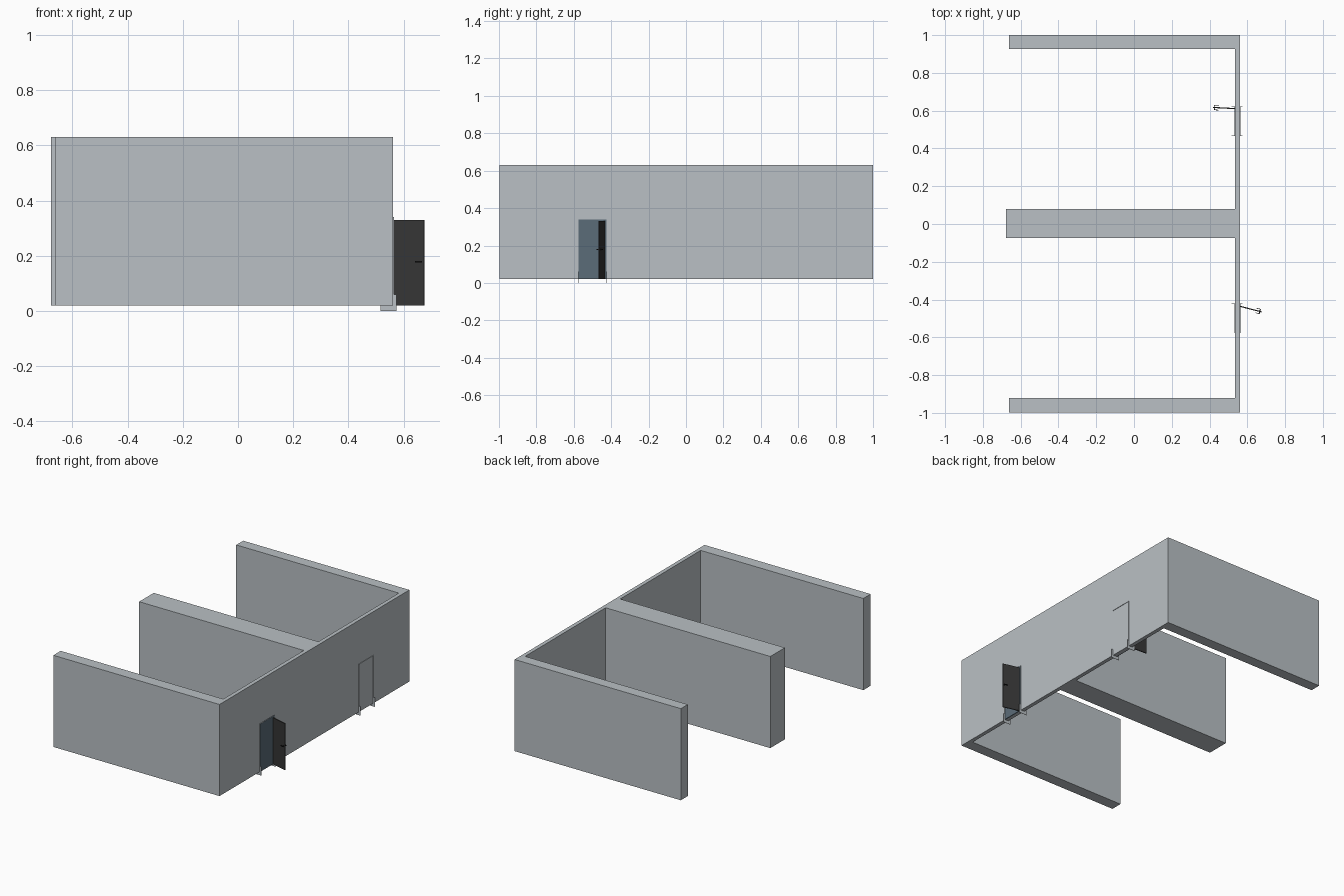
import bpy
import bmesh
import math
from mathutils import Vector

default = bpy.data.objects.get("Cube")
if default:
    bpy.data.objects.remove(default, do_unlink=True)


def material(name, r, g, b):
    m = bpy.data.materials.new(name)
    m.use_nodes = True
    m.diffuse_color = (r, g, b, 1)
    m.node_tree.nodes["Principled BSDF"].inputs["Base Color"].default_value = (r, g, b, 1)
    return m


WALL = material("light grey concrete", 0.49, 0.53, 0.555)
PANEL = material("slate blue", 0.105, 0.15, 0.19)
LEAF = material("charcoal", 0.036, 0.036, 0.036)
METAL = material("black metal", 0.01, 0.01, 0.01)


def finish(name, bm, mat):
    bmesh.ops.recalc_face_normals(bm, faces=bm.faces)
    mesh = bpy.data.meshes.new(name)
    bm.to_mesh(mesh)
    bm.free()
    mesh.materials.append(mat)
    obj = bpy.data.objects.new(name, mesh)
    bpy.context.collection.objects.link(obj)
    return obj


def box(name, low, high, mat):
    low, high = Vector(low), Vector(high)
    bm = bmesh.new()
    bmesh.ops.create_cube(bm, size=1)
    bmesh.ops.scale(bm, vec=high - low, verts=bm.verts)
    bmesh.ops.translate(bm, vec=(low + high) / 2, verts=bm.verts)
    return finish(name, bm, mat)


# Walls: one E-shaped plan, extruded upwards
BASE, TOP = 0.02, 0.63
OUT, INN, END, MID = 0.562, 0.536, -0.662, -0.677
plan = [(OUT, -0.997), (OUT, 1), (END, 1), (END, 0.927), (INN, 0.927), (INN, 0.08),
        (MID, 0.08), (MID, -0.073), (INN, -0.073), (INN, -0.92), (END, -0.92), (END, -0.997)]
bm = bmesh.new()
floor = bm.faces.new([bm.verts.new((x, y, BASE)) for x, y in plan])
raised = bmesh.ops.extrude_face_region(bm, geom=[floor], use_keep_orig=True)["geom"]
bmesh.ops.translate(bm, vec=(0, 0, TOP - BASE),
                    verts=[v for v in raised if isinstance(v, bmesh.types.BMVert)])
finish("walls", bm, WALL)


def door(label, y0, y1, side, hinge_y, swing):
    """Door set in the long wall; side is the x direction the leaf opens to."""
    xc, head, thin = 0.548, 0.34, 0.002
    # Panel filling the doorway
    face = xc + side * 0.0165
    back = xc + side * 0.01
    box(label + "_doorway_panel", (min(face, back), y0, BASE), (max(face, back), y1, head), PANEL)
    # Thin jambs with foot plates, and a head strip
    for part, y in (("left", y0), ("right", y1 - thin)):
        box(f"{label}_{part}_jamb", (xc - 0.017, y, BASE), (xc + 0.017, y + thin, head), WALL)
        box(f"{label}_{part}_foot", (xc - 0.031, y, 0), (xc + 0.027, y + thin, 0.06), WALL)
    box(label + "_head", (xc - 0.017, y0, head - thin), (xc + 0.017, y1, head), WALL)
    # Open leaf and its lever handle, turned about the hinge
    leaf = box(label + "_leaf", (0, -0.003, BASE), (0.116, 0.003, 0.33), LEAF)
    spindle = box(label + "_handle_spindle", (0.105, -0.014, 0.175), (0.109, 0.014, 0.181), METAL)
    parts = [leaf, spindle]
    for n, y in enumerate((-0.014, 0.011)):
        parts.append(box(f"{label}_handle_lever_{n + 1}", (0.086, y, 0.175),
                         (0.111, y + 0.003, 0.181), METAL))
    for obj in parts:
        obj.location = (xc + side * 0.014, hinge_y, 0)
        obj.rotation_euler.z = swing


door("front_door", -0.578, -0.422, 1, -0.436, math.radians(-14.5))
door("rear_door", 0.467, 0.621, -1, 0.611, math.radians(177))
